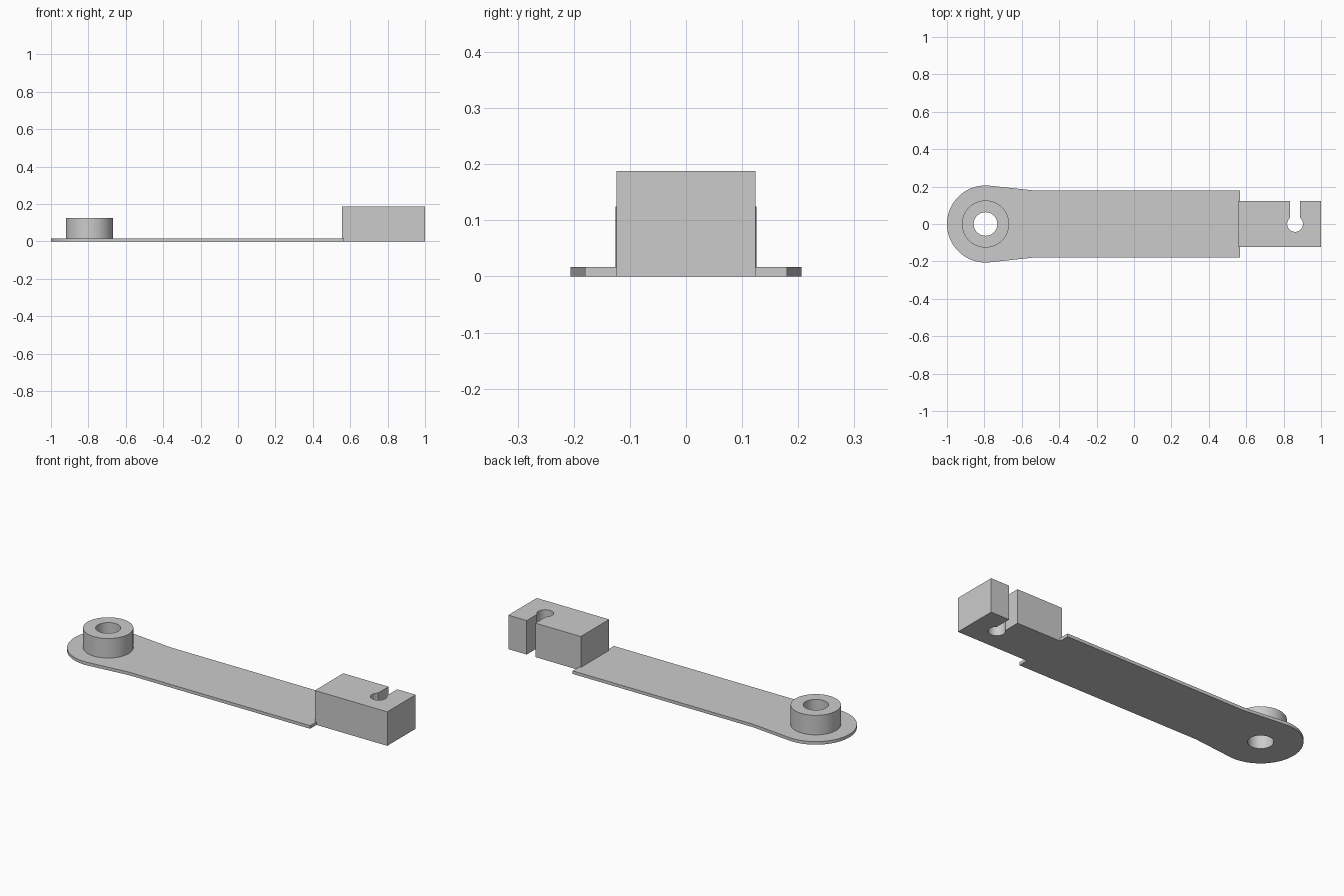
import bpy, bmesh
from math import cos, sin, radians, sqrt, asin, degrees

cube = bpy.data.objects.get("Cube")
if cube:
    bpy.data.objects.remove(cube, do_unlink=True)

# Material
grey = bpy.data.materials.new("light grey")
grey.use_nodes = True
color = (0.6, 0.6, 0.6, 1)
grey.diffuse_color = color
grey.node_tree.nodes["Principled BSDF"].inputs["Base Color"].default_value = color


def arc(cx, radius, start, end, steps):
    """Points along an arc centred on the x axis, angles in degrees."""
    angles = [radians(start + (end - start) * i / steps) for i in range(steps + 1)]
    return [(cx + radius * cos(a), radius * sin(a)) for a in angles]


def circle(cx, radius, sides=64):
    return arc(cx, radius, 0, 360, sides)[:-1]


def extruded(name, loops, bottom, top):
    """Solid from an outline loop, plus optional hole loops."""
    bm = bmesh.new()
    for loop in loops:
        verts = [bm.verts.new((x, y, bottom)) for x, y in loop]
        for i, v in enumerate(verts):
            bm.edges.new((verts[i - 1], v))
    bmesh.ops.triangle_fill(bm, edges=bm.edges[:], use_beauty=True)
    moved = bmesh.ops.extrude_face_region(bm, geom=bm.faces[:], use_keep_orig=True)
    bmesh.ops.translate(bm, vec=(0, 0, top - bottom),
                        verts=[g for g in moved["geom"] if isinstance(g, bmesh.types.BMVert)])
    bmesh.ops.recalc_face_normals(bm, faces=bm.faces[:])
    mesh = bpy.data.meshes.new(name)
    bm.to_mesh(mesh)
    bm.free()
    mesh.materials.append(grey)
    obj = bpy.data.objects.new(name, mesh)
    bpy.context.collection.objects.link(obj)
    bpy.ops.object.select_all(action="DESELECT")
    obj.select_set(True)
    bpy.context.view_layer.objects.active = obj
    bpy.ops.object.shade_smooth_by_angle(angle=radians(30))
    return obj


pivot_x, bore = -0.794, 0.063
plate_top, half_arm, half_block = 0.017, 0.18, 0.124
block_x, arm_end = 0.557, 0.567

# Flat arm: round head tapering into a straight bar, notched around the block
upper = [(-0.54, half_arm), (arm_end, half_arm),
         (arm_end, half_block), (block_x, half_block)]
lower = [(x, -y) for x, y in reversed(upper)]
head = arc(pivot_x, 0.206, 276.2, 83.8, 48)
extruded("arm_plate", [head + upper + lower, circle(pivot_x, bore)], 0, plate_top)

# Bored boss on the round head
extruded("pivot_boss", [circle(pivot_x, 0.126), circle(pivot_x, bore)], plate_top, 0.125)

# End block with a keyhole slot opening to the back
key_x, key_r, half_slot = 0.861, 0.042, 0.0265
mouth = degrees(asin(sqrt(1 - (half_slot / key_r) ** 2)))
keyhole = arc(key_x, key_r, 180 - mouth, 360 + mouth, 36)
block = [(block_x, half_block), (key_x - half_slot, half_block)] + keyhole
block += [(key_x + half_slot, half_block), (1, half_block),
          (1, -half_block), (block_x, -half_block)]
extruded("end_block", [block], 0, 0.188)
